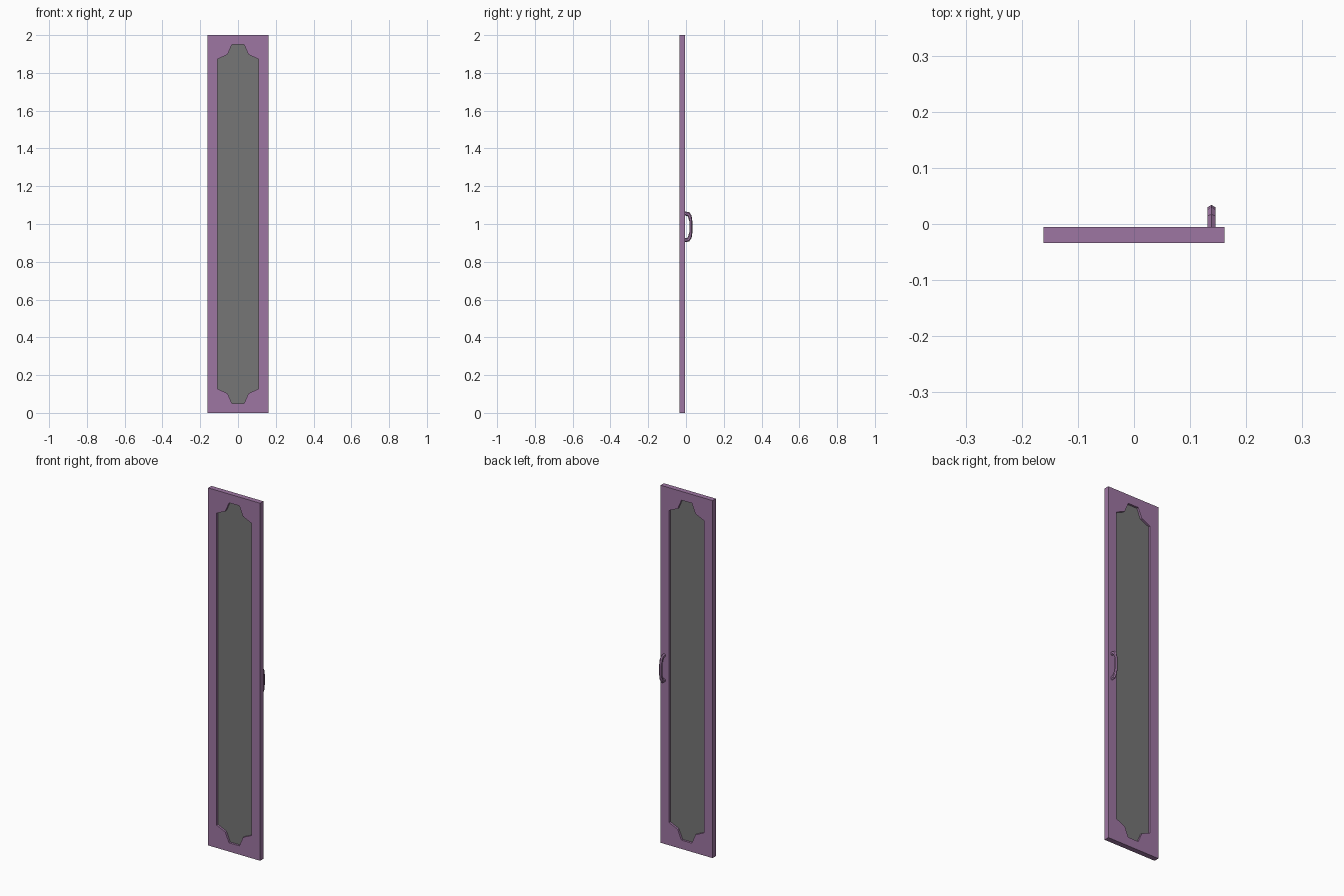
import bpy, bmesh, math
from mathutils import Vector

if "Cube" in bpy.data.objects:
    bpy.data.objects.remove(bpy.data.objects["Cube"])

DOOR_Y = -0.0195


def material(name, r, g, b):
    m = bpy.data.materials.new(name)
    m.diffuse_color = (r, g, b, 1)
    m.use_nodes = True
    m.node_tree.nodes["Principled BSDF"].inputs["Base Color"].default_value = m.diffuse_color
    return m


purple = material("purple_paint", 0.34, 0.18, 0.36)
grey = material("grey_panel", 0.18, 0.18, 0.18)


def plate(name, outlines, half_depth, mat):
    """Filled flat outlines (x, z), extruded along y; inner outlines become holes."""
    cu = bpy.data.curves.new(name, 'CURVE')
    cu.dimensions = '2D'
    cu.fill_mode = 'BOTH'
    cu.extrude = half_depth
    for pts in outlines:
        sp = cu.splines.new('POLY')
        sp.points.add(len(pts) - 1)
        for p, (x, z) in zip(sp.points, pts):
            p.co = (x, z, 0, 1)
        sp.use_cyclic_u = True
    ob = bpy.data.objects.new(name, cu)
    bpy.context.collection.objects.link(ob)
    ob.location.y = DOOR_Y
    ob.rotation_euler.x = math.pi / 2
    bpy.ops.object.select_all(action='DESELECT')
    ob.select_set(True)
    bpy.context.view_layer.objects.active = ob
    bpy.ops.object.convert(target='MESH')
    # Weld the caps to the sides and shade flat
    bm = bmesh.new()
    bm.from_mesh(ob.data)
    bmesh.ops.remove_doubles(bm, verts=bm.verts, dist=0.0001)
    bmesh.ops.recalc_face_normals(bm, faces=bm.faces)
    bm.to_mesh(ob.data)
    bm.free()
    bpy.ops.object.shade_flat()
    ob.data.materials.clear()
    ob.data.materials.append(mat)
    return ob


# Stepped opening: one quarter profile mirrored to all four corners
quarter = [(0.108, 0.873), (0.055, 0.897), (0.032, 0.951)]
top = quarter + [(-x, z) for x, z in reversed(quarter)]
opening = [(x, 1 + z) for x, z in top] + [(-x, 1 - z) for x, z in top]
border = [(-0.161, 0), (0.161, 0), (0.161, 2), (-0.161, 2)]

# Door frame and recessed panel
plate("door_frame", [border, opening], 0.0145, purple)
plate("door_panel", [opening], 0.003, grey)

# Handle: hexagonal section swept along a bow in the yz plane, thicker at the feet
half = [(-0.007, 0.070, 0.011), (0.012, 0.068, 0.011),
        (0.020, 0.056, 0.010), (0.026, 0.028, 0.008)]
sections = [(y, z, r) for y, z, r in half] + [(y, -z, r) for y, z, r in reversed(half)]
path = [Vector((0.138, y, 0.985 + z)) for y, z, r in sections]
bm = bmesh.new()
rings = []
for i, p in enumerate(path):
    t = (path[min(i + 1, len(path) - 1)] - path[max(i - 1, 0)]).normalized()
    n = Vector((1, 0, 0)).cross(t) * sections[i][2]
    angles = [k * math.pi / 3 for k in range(6)]
    rings.append([bm.verts.new(p + math.cos(a) * n + Vector((0.008 * math.sin(a), 0, 0)))
                  for a in angles])
for r, s in zip(rings, rings[1:]):
    for k in range(6):
        j = (k + 1) % 6
        bm.faces.new((r[k], r[j], s[j], s[k]))
bm.faces.new(rings[0])
bm.faces.new(rings[-1])
bmesh.ops.recalc_face_normals(bm, faces=bm.faces)
me = bpy.data.meshes.new("handle")
bm.to_mesh(me)
bm.free()
me.materials.append(purple)
bpy.context.collection.objects.link(bpy.data.objects.new("handle", me))
